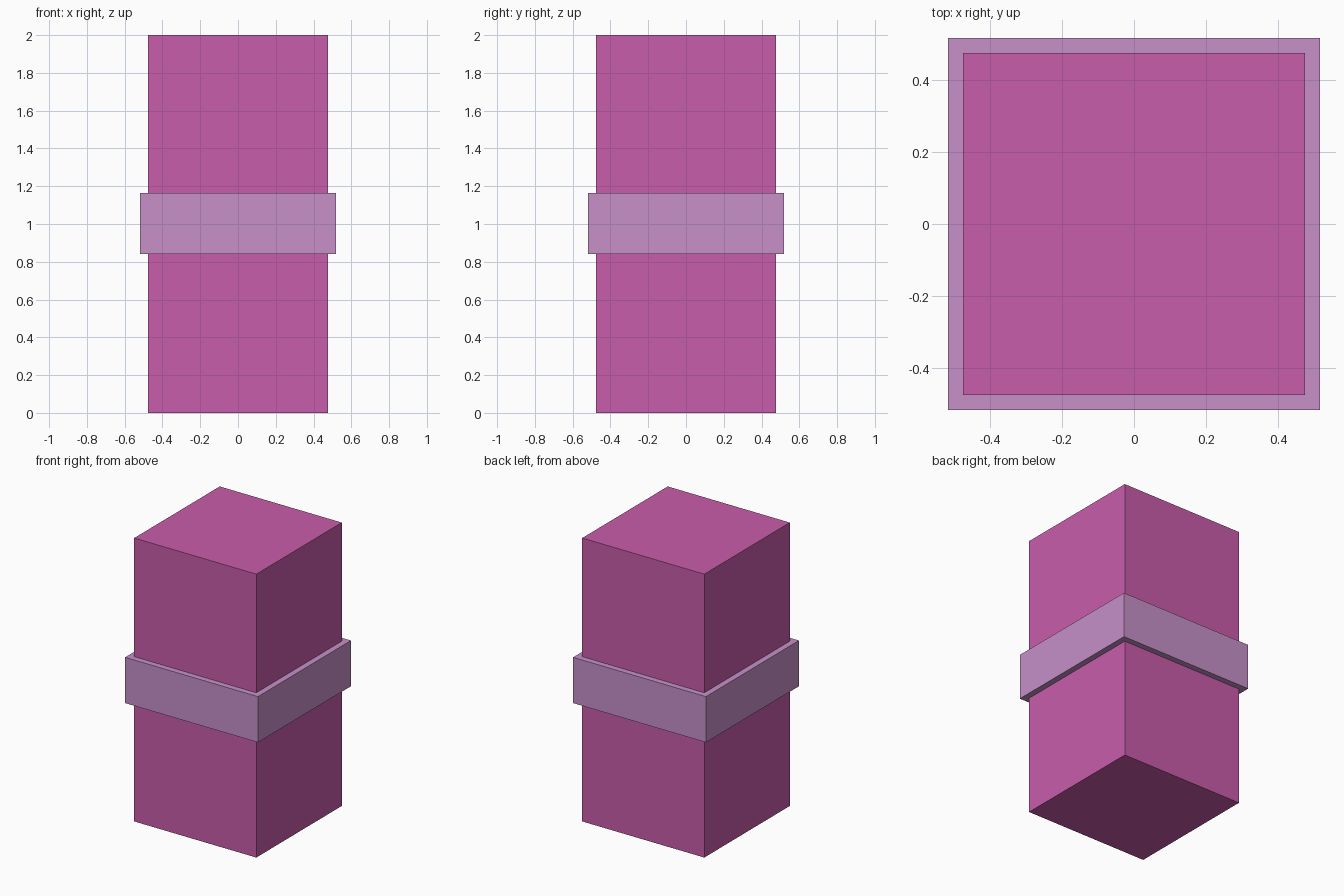
import bpy

if "Cube" in bpy.data.objects:
    bpy.data.objects.remove(bpy.data.objects["Cube"])


def material(name, color):
    mat = bpy.data.materials.new(name)
    mat.diffuse_color = (*color, 1)
    mat.use_nodes = True
    mat.node_tree.nodes["Principled BSDF"].inputs["Base Color"].default_value = mat.diffuse_color
    return mat


def block(name, width, z_low, z_high, mat):
    bpy.ops.mesh.primitive_cube_add(size=1, location=(0, 0, (z_low + z_high) / 2))
    obj = bpy.context.object
    obj.name = name
    obj.scale = (width, width, z_high - z_low)
    bpy.ops.object.transform_apply(location=False, rotation=False, scale=True)
    obj.data.materials.append(mat)
    return obj


magenta = material("magenta", (0.584, 0.109, 0.407))
lilac = material("lilac", (0.571, 0.279, 0.584))

# Tall square body
block("body", 0.953, 0, 2, magenta)
# Slightly wider band wrapped around the middle
block("middle_band", 1.037, 0.84, 1.163, lilac)
